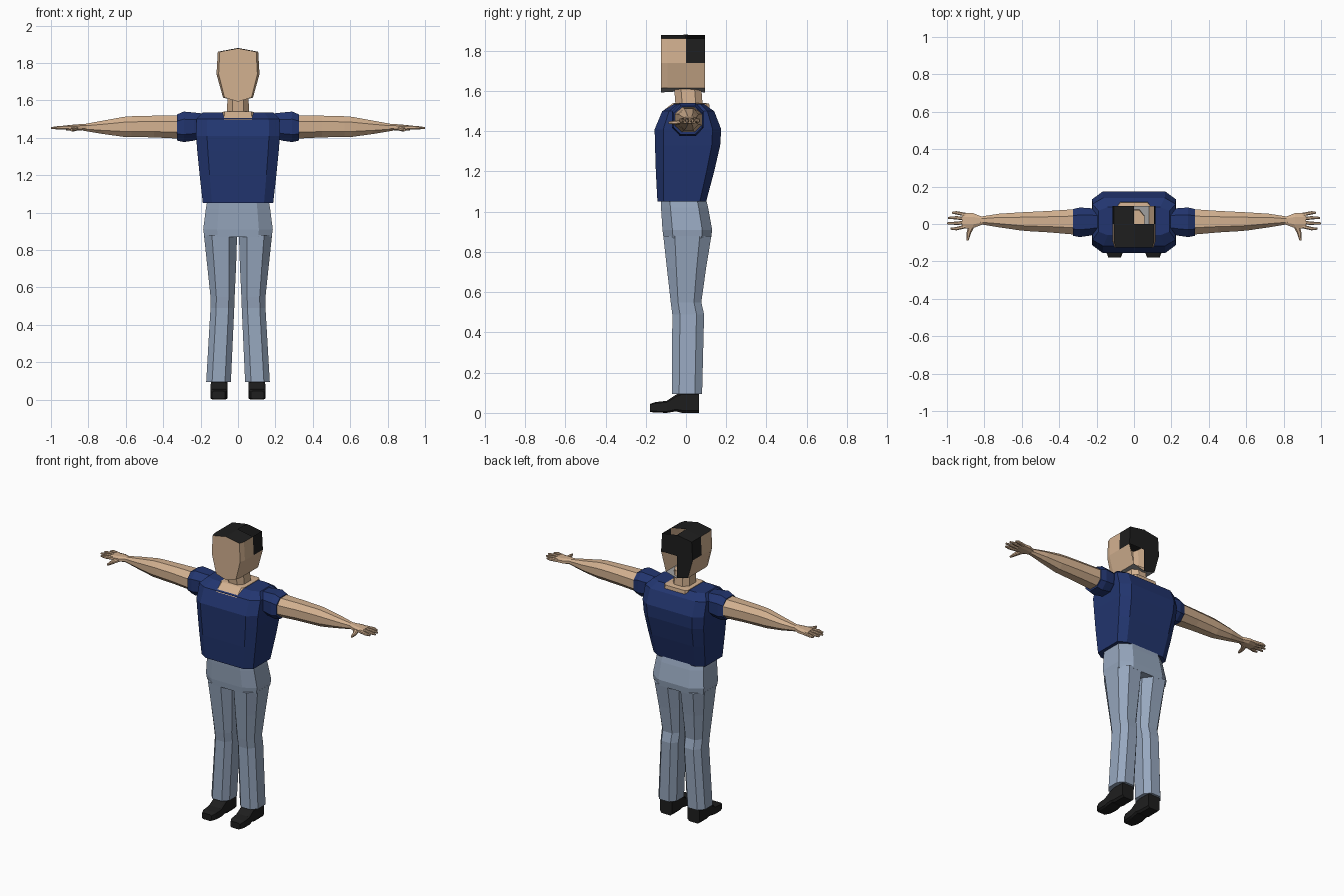
import bpy, bmesh

cube = bpy.data.objects.get("Cube")
if cube:
    bpy.data.objects.remove(cube)


def material(name, rgb):
    m = bpy.data.materials.new(name)
    m.use_nodes = True
    m.diffuse_color = (*rgb, 1)
    m.node_tree.nodes["Principled BSDF"].inputs["Base Color"].default_value = (*rgb, 1)
    return m


skin = material("skin", (.65, .44, .28))
navy = material("navy cloth", (.016, .036, .16))
denim = material("pale denim", (.31, .39, .52))
black = material("black", (.013, .013, .013))
grey = material("grey", (.33, .33, .33))


def finish(bm, name, mats, mirror=False):
    bmesh.ops.recalc_face_normals(bm, faces=bm.faces)
    mesh = bpy.data.meshes.new(name)
    bm.to_mesh(mesh)
    bm.free()
    for m in mats:
        mesh.materials.append(m)
    obj = bpy.data.objects.new(name, mesh)
    bpy.context.collection.objects.link(obj)
    if mirror:
        obj.modifiers.new("mirror", 'MIRROR').use_mirror_merge = False
    return obj


def loft(name, axis, sections, mat, cut=.25, mirror=False):
    """Skin a row of bevelled rectangles: (position, u0, u1, v0, v1)."""
    bm = bmesh.new()
    rings = []
    for p, u0, u1, v0, v1 in sections:
        cu, cv = (u1 - u0) * cut, (v1 - v0) * cut
        outline = [(u0 + cu, v0), (u1 - cu, v0), (u1, v0 + cv), (u1, v1 - cv),
                   (u1 - cu, v1), (u0 + cu, v1), (u0, v1 - cv), (u0, v0 + cv)]
        ring = []
        for u, v in outline:
            co = [u, v]
            co.insert(axis, p)
            ring.append(bm.verts.new(co))
        rings.append(ring)
    for a, b in zip(rings, rings[1:]):
        for i in range(8):
            j = (i + 1) % 8
            bm.faces.new((a[i], a[j], b[j], b[i]))
    bm.faces.new(rings[0])
    bm.faces.new(rings[-1])
    return finish(bm, name, [mat], mirror)


X, Y, Z = 0, 1, 2

# Trousers: hips, then one mirrored leg
loft("trouser_hips", Z, [(.87, -.18, .18, -.112, .125), (.91, -.186, .186, -.117, .13),
                         (1.02, -.172, .172, -.124, .11), (1.06, -.165, .165, -.126, .1)],
     denim, .2)
loft("trouser_leg", Z, [(.095, .038, .17, -.07, .08), (.49, .02, .147, -.068, .09),
                        (.55, .018, .147, -.076, .076), (.72, .01, .165, -.095, .1),
                        (.88, .005, .182, -.113, .126)], denim, .24, True)

# Shoes, lofted from toe to heel
loft("shoe", Y, [(-.178, .07, .138, .004, .045), (-.15, .058, .148, .002, .054),
                 (-.095, .055, .148, 0, .06), (-.05, .055, .146, .008, .09),
                 (-.02, .056, .145, 0, .105), (.065, .058, .143, 0, .105)],
     black, .12, True)

# Shirt body and sleeves
loft("shirt_body", Z, [(1.05, -.188, .188, -.142, .1), (1.2, -.205, .205, -.15, .14),
                       (1.33, -.218, .218, -.154, .17), (1.41, -.224, .224, -.156, .175),
                       (1.5, -.222, .222, -.118, .14), (1.535, -.19, .19, -.06, .09)],
     navy, .13)
loft("shirt_sleeve", X, [(.19, -.05, .075, 1.4, 1.53), (.235, -.062, .085, 1.385, 1.535),
                         (.29, -.07, .088, 1.377, 1.54), (.325, -.063, .08, 1.385, 1.525)],
     navy, .25, True)

# Neckline and neck
loft("neckline", Z, [(1.495, -.09, .09, -.122, .12), (1.538, -.085, .085, -.068, .115),
                     (1.541, -.065, .065, -.055, .085)], skin, .08)
loft("neck", Z, [(1.5, -.062, .062, -.05, .085), (1.63, -.055, .055, -.06, .075)], skin)

# Arm, palm and digits
loft("arm", X, [(.3, -.058, .08, 1.395, 1.52), (.45, -.045, .07, 1.402, 1.518),
                (.57, -.038, .064, 1.405, 1.515), (.61, -.034, .062, 1.405, 1.512),
                (.72, -.018, .055, 1.42, 1.492), (.83, .0, .038, 1.438, 1.472)],
     skin, .27, True)
loft("palm", X, [(.81, -.003, .038, 1.442, 1.474), (.86, -.022, .058, 1.438, 1.472),
                 (.92, -.024, .06, 1.44, 1.466)], skin, .25, True)
for i, (y, tip, spread) in enumerate([(-.013, .98, -.012), (.008, 1, -.004),
                                      (.029, .995, .004), (.05, .972, .01)]):
    t = y + spread
    loft(f"finger_{i + 1}", X, [(.9, y - .01, y + .01, 1.443, 1.465),
                                (.95, t - .009, t + .009, 1.444, 1.464),
                                (tip, t - .005, t + .005, 1.447, 1.457)], skin, .25, True)
loft("thumb", Y, [(-.088, .884, .895, 1.436, 1.448), (-.05, .872, .896, 1.434, 1.454),
                  (.0, .845, .885, 1.44, 1.465)], skin, .25, True)

# Head: four-quarter shell with hair faces and an open crown quarter
bm = bmesh.new()
right_half = [(0, -.125), (.9, -.125), (1, -.092), (1, 0), (1, .095), (0, .095)]
outline = right_half + [(-u, y) for u, y in reversed(right_half[1:-1])]
rings = []
for z, half_width, mid_rise in [(1.615, .08, -.022), (1.74, .115, 0), (1.86, .108, .018)]:
    rings.append([bm.verts.new((u * half_width, y, z + (mid_rise if u == 0 else 0)))
                  for u, y in outline])
count = len(outline)
SKIN, HAIR, GREY = range(3)
for level in range(2):
    low, high = rings[level], rings[level + 1]
    for i in range(count):
        j = (i + 1) % count
        if level == 0 and i == 4:
            continue  # open patch at the back
        face = bm.faces.new((low[i], low[j], high[j], high[i]))
        upper_back = level == 1 and 3 <= i <= 6
        face.material_index = HAIR if upper_back or i == 5 else SKIN
for ring, z, colour in [(rings[0], 1.6, GREY), (rings[2], 1.88, HAIR)]:
    centre = bm.verts.new((0, 0, z))
    for quarter in ([0, 1, 2, 3], [3, 4, 5], [5, 6, 7], [7, 8, 9, 0]):
        if colour == HAIR and quarter == [3, 4, 5]:
            continue  # open crown quarter
        face = bm.faces.new([ring[k] for k in quarter] + [centre])
        face.material_index = colour
finish(bm, "head", [skin, black, grey])
